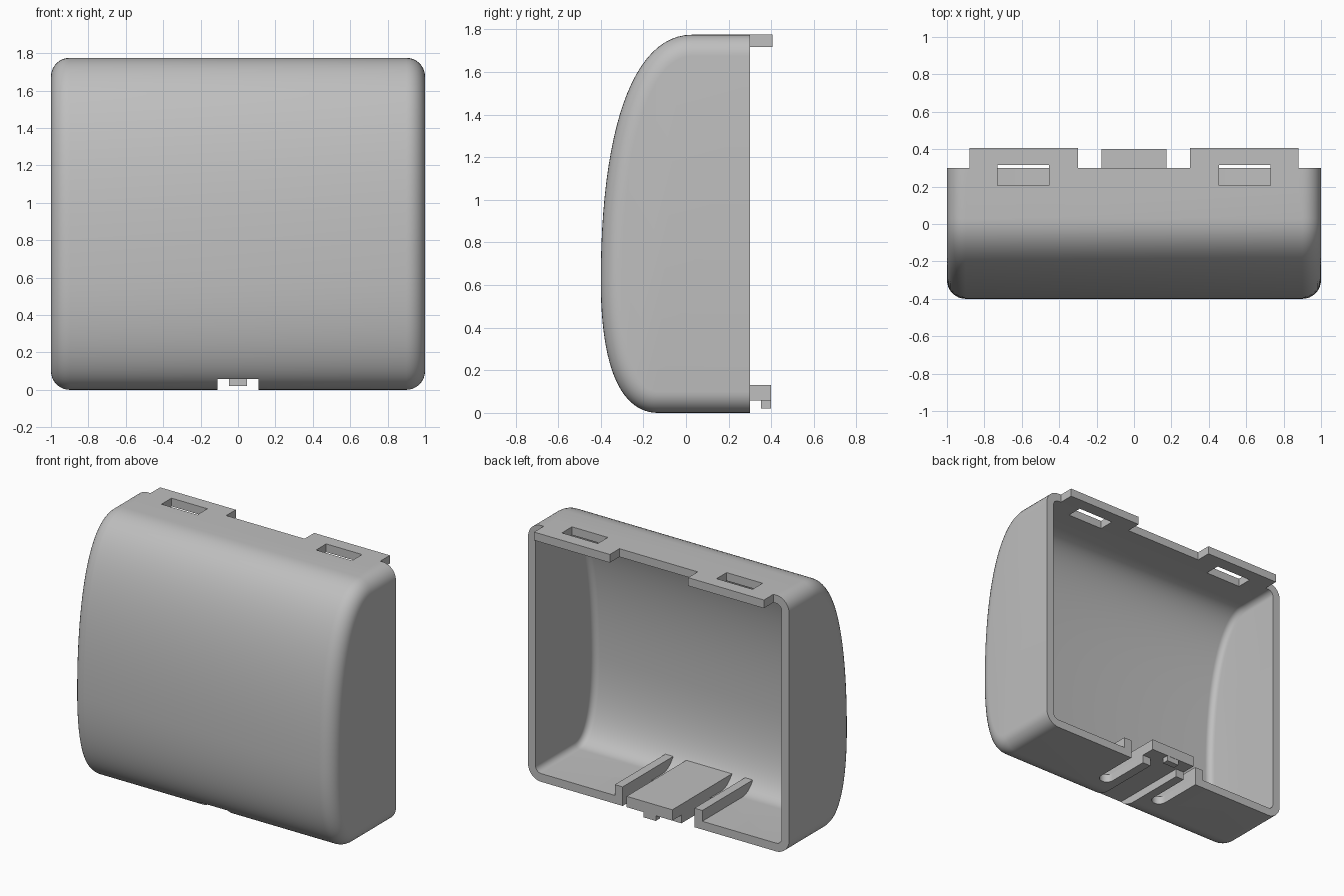
import bpy, bmesh, math
from mathutils import Vector
from mathutils.geometry import interpolate_bezier

if "Cube" in bpy.data.objects:
    bpy.data.objects.remove(bpy.data.objects["Cube"], do_unlink=True)

H, BACK, WALL, ROUND = 1.775, 0.3, 0.057, 0.1

grey = bpy.data.materials.new("plain grey")
grey.use_nodes = True
colour = (0.52, 0.52, 0.52, 1)
grey.diffuse_color = colour
grey.node_tree.nodes["Principled BSDF"].inputs["Base Color"].default_value = colour


def finish(name, bm):
    bmesh.ops.recalc_face_normals(bm, faces=bm.faces)
    mesh = bpy.data.meshes.new(name)
    bm.to_mesh(mesh)
    bm.free()
    mesh.materials.append(grey)
    ob = bpy.data.objects.new(name, mesh)
    bpy.context.collection.objects.link(ob)
    return ob


def prism(name, outline, axis, lo, hi):
    """Extrude a 2D outline along x (outline is y,z) or along z (outline is x,y)."""
    bm = bmesh.new()
    place = (lambda p, d: (d, *p)) if axis == "x" else (lambda p, d: (*p, d))
    rings = [[bm.verts.new(place(p, d)) for p in outline] for d in (lo, hi)]
    for ring in rings:
        bm.faces.new(ring)
    for i in range(len(outline)):
        bm.faces.new((rings[0][i - 1], rings[0][i], rings[1][i], rings[1][i - 1]))
    return finish(name, bm)


def box(name, x0, x1, y0, y1, z0, z1):
    return prism(name, [(x0, y0), (x1, y0), (x1, y1), (x0, y1)], "z", z0, z1)


def combine(target, other, operation):
    bpy.context.view_layer.objects.active = target
    mod = target.modifiers.new(operation, "BOOLEAN")
    mod.operation, mod.solver, mod.object = operation, "EXACT", other
    bpy.ops.object.modifier_apply(modifier=mod.name)
    bpy.data.objects.remove(other, do_unlink=True)


# Side profile, from the top back edge over the front to the bottom back edge
def bezier(*pts):
    return [p.to_2d() for p in interpolate_bezier(*[Vector((*p, 0)) for p in pts], 25)]


profile = [Vector((BACK, H))]
profile += bezier((0.03, H), (-0.26, H), (-0.4, 1.3), (-0.4, 0.62))
profile += bezier((-0.4, 0.62), (-0.4, 0.2), (-0.3, 0), (-0.13, 0))[1:]
profile.append(Vector((BACK, 0)))

normals = []
for i in range(len(profile)):
    t = profile[min(i + 1, len(profile) - 1)] - profile[max(i - 1, 0)]
    normals.append(Vector((-t.y, t.x)).normalized())
for i in (0, 1, -1, -2):
    normals[i] = Vector((0, -1 if i >= 0 else 1))


# Hollow cover with rounded side edges, open at the back
def skin(bm, radius):
    steps = [math.pi / 2 * k / 8 for k in range(9)]
    half = [(1 - ROUND + radius * math.sin(a), ROUND - radius * math.cos(a)) for a in steps]
    sections = [(-x, d) for x, d in reversed(half)] + half
    grid = [[bm.verts.new((x, *(p + n * d))) for p, n in zip(profile, normals)]
            for x, d in sections]
    for a, b in zip(grid, grid[1:]):
        for j in range(len(a) - 1):
            bm.faces.new((a[j], a[j + 1], b[j + 1], b[j]))
    bm.faces.new(grid[0])
    bm.faces.new(grid[-1])
    return grid


bm = bmesh.new()
outer, inner = skin(bm, ROUND), skin(bm, ROUND - WALL)
for j in (0, -1):
    for i in range(len(outer) - 1):
        bm.faces.new((outer[i][j], outer[i + 1][j], inner[i + 1][j], inner[i][j]))
for i in (0, -1):
    bm.faces.new((outer[i][0], outer[i][-1], inner[i][-1], inner[i][0]))
cover = finish("cover_shell", bm)

# Top tabs with their slots, and the round-ended slots beside the latch
for s in (-1, 1):
    x0, x1 = sorted((0.3 * s, 0.88 * s))
    combine(cover, box("top_tab", x0, x1, 0.2, 0.405, H - WALL, H), "UNION")
for s in (-1, 1):
    x0, x1 = sorted((0.455 * s, 0.73 * s))
    combine(cover, box("tab_slot", x0, x1, 0.205, 0.315, H - 0.2, H + 0.1), "DIFFERENCE")
    arc = [(0.225 * s + 0.05 * math.cos(a), -0.01 + 0.05 * math.sin(a))
           for a in (math.pi * (1 + k / 10) for k in range(11))]
    outline = arc + [(0.225 * s + 0.05, 0.5), (0.225 * s - 0.05, 0.5)]
    combine(cover, prism("latch_slot", outline, "z", -0.1, 0.08), "DIFFERENCE")

# Channel under the latch, open at front and back
combine(cover, box("channel", -0.11, 0.11, -0.6, 0.6, -0.1, WALL + 0.001), "DIFFERENCE")

for ob in bpy.context.selected_objects:
    ob.select_set(False)
cover.select_set(True)
bpy.context.view_layer.objects.active = cover
bpy.ops.object.shade_smooth_by_angle(angle=math.radians(30))

# Latch tongue and its hook
prism("latch_tongue", [(0.4, WALL), (0.4, 0.132), (-0.285, 0.132), (-0.225, WALL)],
      "x", -0.175, 0.175)
box("latch_hook", -0.047, 0.047, 0.352, 0.398, 0.02, WALL)

# Guide ribs on either side of the latch
for side, s in (("left", 1), ("right", -1)):
    x0, x1 = sorted((0.275 * s, 0.335 * s))
    prism(side + "_rib", [(BACK, WALL), (BACK, 0.132), (-0.285, 0.132), (-0.225, WALL)],
          "x", x0, x1)
